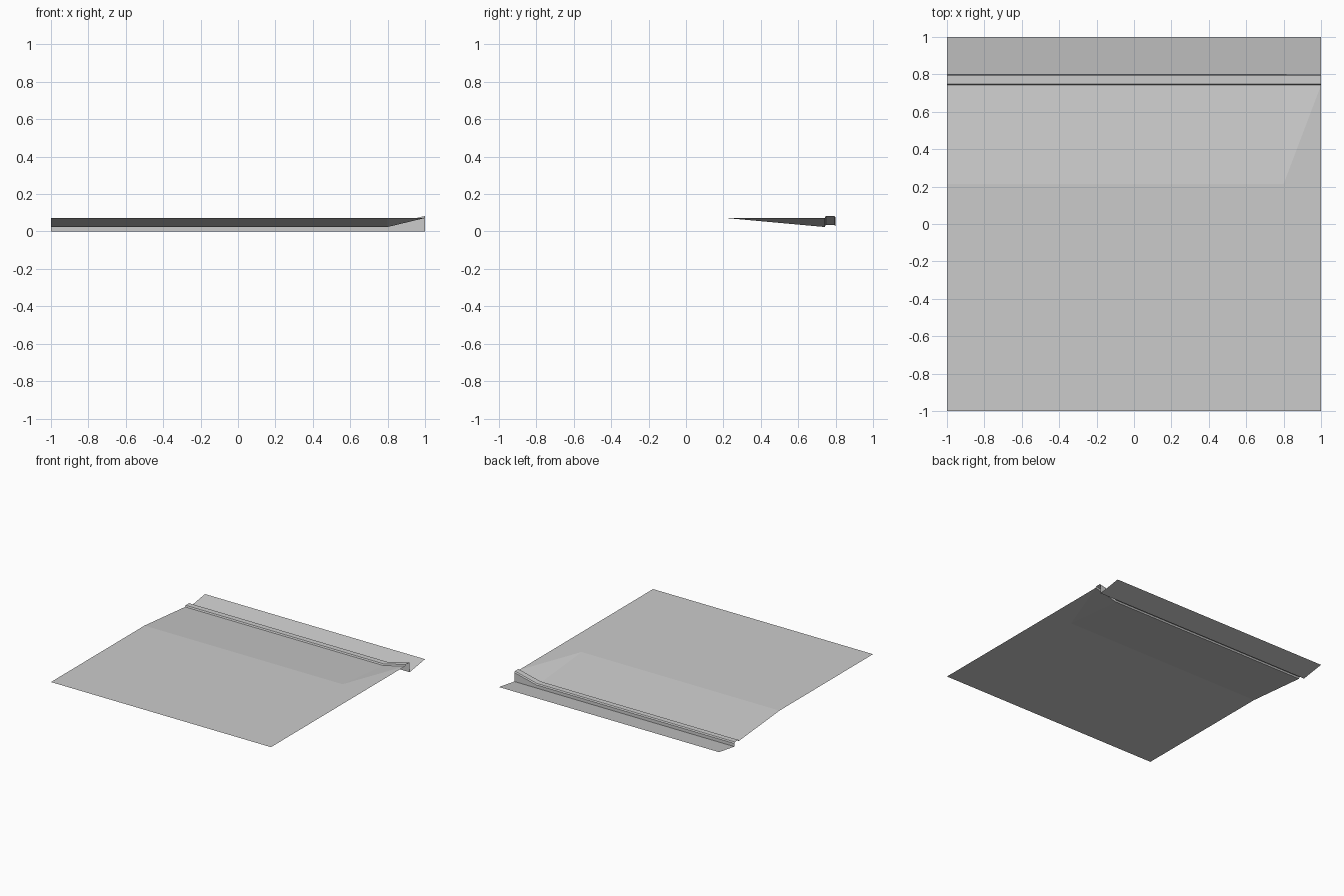
import bpy
import bmesh

cube = bpy.data.objects.get("Cube")
if cube:
    bpy.data.objects.remove(cube)

# One plain grey for the whole surface
grey = bpy.data.materials.new("plain grey")
grey.use_nodes = True
colour = (0.6, 0.6, 0.6, 1.0)
grey.diffuse_color = colour
grey.node_tree.nodes["Principled BSDF"].inputs["Base Color"].default_value = colour

STATIONS = (-1.0, 0.8, 1.0)   # left run, start of ramp, raised end
RISE = 0.048                  # height gained along the ramp


def sweep(name, profile):
    """Skin a (y, z, rises) profile along x, lifting rising points at the end."""
    bm = bmesh.new()
    rows = []
    for x in STATIONS:
        lift = RISE if x == STATIONS[-1] else 0.0
        rows.append([bm.verts.new((x, y, z + lift * rises))
                     for y, z, rises in profile])
    for a, b in zip(rows, rows[1:]):
        for i in range(len(profile) - 1):
            if profile[i][2] != profile[i + 1][2]:
                # fold the twisted panel along its diagonal
                bm.faces.new((a[i], b[i], b[i + 1]))
                bm.faces.new((a[i], b[i + 1], a[i + 1]))
            else:
                bm.faces.new((a[i], b[i], b[i + 1], a[i + 1]))
    mesh = bpy.data.meshes.new(name)
    bm.to_mesh(mesh)
    bm.free()
    mesh.materials.append(grey)
    obj = bpy.data.objects.new(name, mesh)
    bpy.context.collection.objects.link(obj)
    return obj


# Flat slab dipping to a channel that fades out at the raised end
sweep("sloping_slab", [(-1.0, 0.072, 0), (0.214, 0.072, 0), (0.742, 0.024, 1)])

# Lip, top band, chamfer and back wall of the kerb
sweep("kerb", [(0.742, 0.024, 1), (0.748, 0.035, 1), (0.793, 0.035, 1),
               (0.8, 0.026, 1), (0.8, 0.0, 0)])

# Gently tilted strip behind the kerb
sweep("back_strip", [(0.8, 0.0, 0), (1.0, 0.031, 0)])
